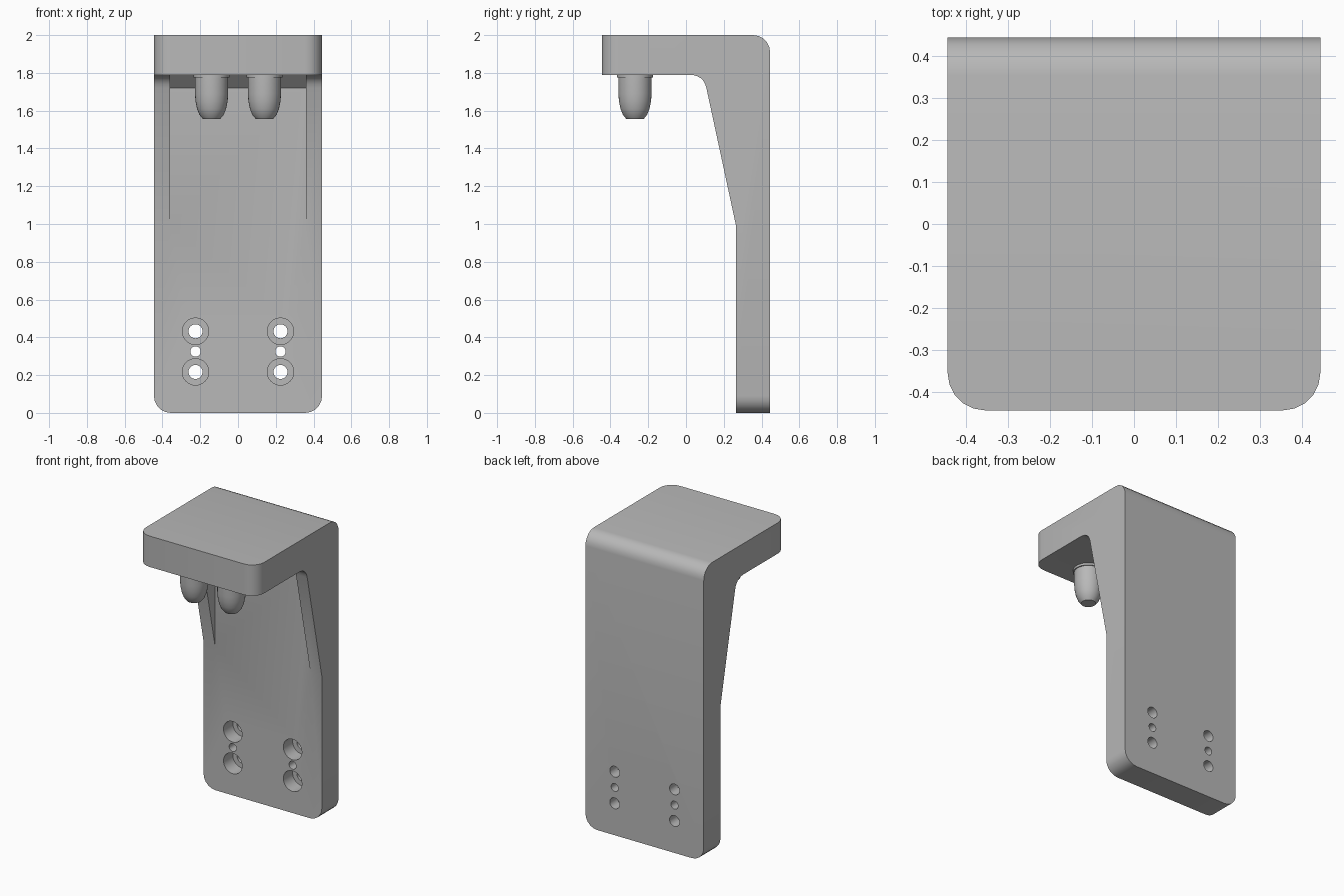
import bpy
import bmesh
import math
from mathutils import Matrix, Vector

old = bpy.data.objects.get("Cube")
if old:
    bpy.data.objects.remove(old, do_unlink=True)

HALF = 0.445      # half width and half depth
WALL = 0.265      # front face of the back plate
SHELF = 1.79      # underside of the shelf
ROUND = 0.09

grey = bpy.data.materials.new("Machined grey")
grey.use_nodes = True
grey.diffuse_color = (0.48, 0.48, 0.48, 1)
grey.node_tree.nodes["Principled BSDF"].inputs["Base Color"].default_value = grey.diffuse_color


def finish(bm, name):
    bmesh.ops.recalc_face_normals(bm, faces=bm.faces)
    mesh = bpy.data.meshes.new(name)
    bm.to_mesh(mesh)
    bm.free()
    mesh.materials.append(grey)
    obj = bpy.data.objects.new(name, mesh)
    bpy.context.collection.objects.link(obj)
    return obj


def prism(profile, x0, x1):
    """Extrude a (y, z) profile along x."""
    bm = bmesh.new()
    face = bm.faces.new([bm.verts.new((x0, y, z)) for y, z in profile])
    new = bmesh.ops.extrude_face_region(bm, geom=[face])["geom"]
    verts = [v for v in new if isinstance(v, bmesh.types.BMVert)]
    bmesh.ops.translate(bm, verts=verts, vec=(x1 - x0, 0, 0))
    return bm


def boolean(target, tool, operation):
    mod = target.modifiers.new(tool.name, 'BOOLEAN')
    mod.operation = operation
    mod.solver = 'EXACT'
    mod.object = tool
    bpy.context.view_layer.objects.active = target
    bpy.ops.object.modifier_apply(modifier=mod.name)
    bpy.data.objects.remove(tool, do_unlink=True)


def smooth(obj):
    bpy.ops.object.select_all(action='DESELECT')
    obj.select_set(True)
    bpy.context.view_layer.objects.active = obj
    bpy.ops.object.shade_smooth_by_angle(angle=math.radians(32))


# Bracket body: back plate and shelf with a chamfered inner corner
bm = prism([(HALF, 0), (WALL, 0), (WALL, 1.72), (WALL - 0.07, SHELF),
            (-HALF, SHELF), (-HALF, 2), (HALF, 2)], -HALF, HALF)


def is_rounded(edge):
    a, b = (v.co for v in edge.verts)
    d, mid = (b - a).normalized(), (a + b) / 2
    front_corner = abs(d.z) > 0.9 and mid.y < -0.4
    bottom_corner = abs(d.y) > 0.9 and mid.z < 0.01
    top_back = abs(d.x) > 0.9 and mid.z > 1.9 and mid.y > 0.4
    return front_corner or bottom_corner or top_back


bmesh.ops.bevel(bm, geom=[e for e in bm.edges if is_rounded(e)], offset=ROUND,
                segments=5, profile=0.5, affect='EDGES')
bracket = finish(bm, "bracket_body")

# Tapered side ribs with a rounded top corner
start, corner, end = Vector((0.108, 1.72)), Vector((0.093, SHELF)), Vector((0.015, SHELF))
curve = [start.lerp(corner, t / 6).lerp(corner.lerp(end, t / 6), t / 6) for t in range(7)]
rib_profile = [(WALL, 0.99)] + [tuple(p) for p in curve] + [(0.015, 1.85), (0.3, 1.85), (0.3, 0.99)]
for x0, x1, side in ((0.36, HALF, "left"), (-HALF, -0.36, "right")):
    boolean(bracket, finish(prism(rib_profile, x0, x1), side + "_rib"), 'UNION')


# Mounting holes, two of each three counterbored from the front
def drill(x, z, radius, y0, y1):
    bm = bmesh.new()
    place = Matrix.Translation((x, (y0 + y1) / 2, z)) @ Matrix.Rotation(math.pi / 2, 4, 'X')
    bmesh.ops.create_cone(bm, cap_ends=True, segments=32, radius1=radius,
                          radius2=radius, depth=y1 - y0, matrix=place)
    boolean(bracket, finish(bm, "hole_cutter"), 'DIFFERENCE')


for x in (-0.225, 0.225):
    drill(x, 0.325, 0.027, 0.2, 0.5)
    for z in (0.217, 0.432):
        drill(x, z, 0.07, 0.2, 0.365)
        drill(x, z, 0.037, 0.2, 0.5)
smooth(bracket)

# Locating pins: collar, straight shank and rounded, flat-ended nose
pin_profile = [(0, 1.82), (0.095, 1.82), (0.095, 1.775), (0.088, 1.775), (0.088, 1.69),
               (0.085, 1.65), (0.077, 1.61), (0.064, 1.578), (0.045, 1.555), (0, 1.555)]
for x, side in ((0.14, "left"), (-0.14, "right")):
    bm = bmesh.new()
    verts = [bm.verts.new((x + r, -0.27, z)) for r, z in pin_profile]
    edges = [bm.edges.new(pair) for pair in zip(verts, verts[1:])]
    bmesh.ops.spin(bm, geom=verts + edges, cent=(x, -0.27, 0), axis=(0, 0, 1),
                   angle=math.tau, steps=32, use_duplicate=False)
    bmesh.ops.remove_doubles(bm, verts=bm.verts, dist=0.0005)
    smooth(finish(bm, side + "_pin"))
